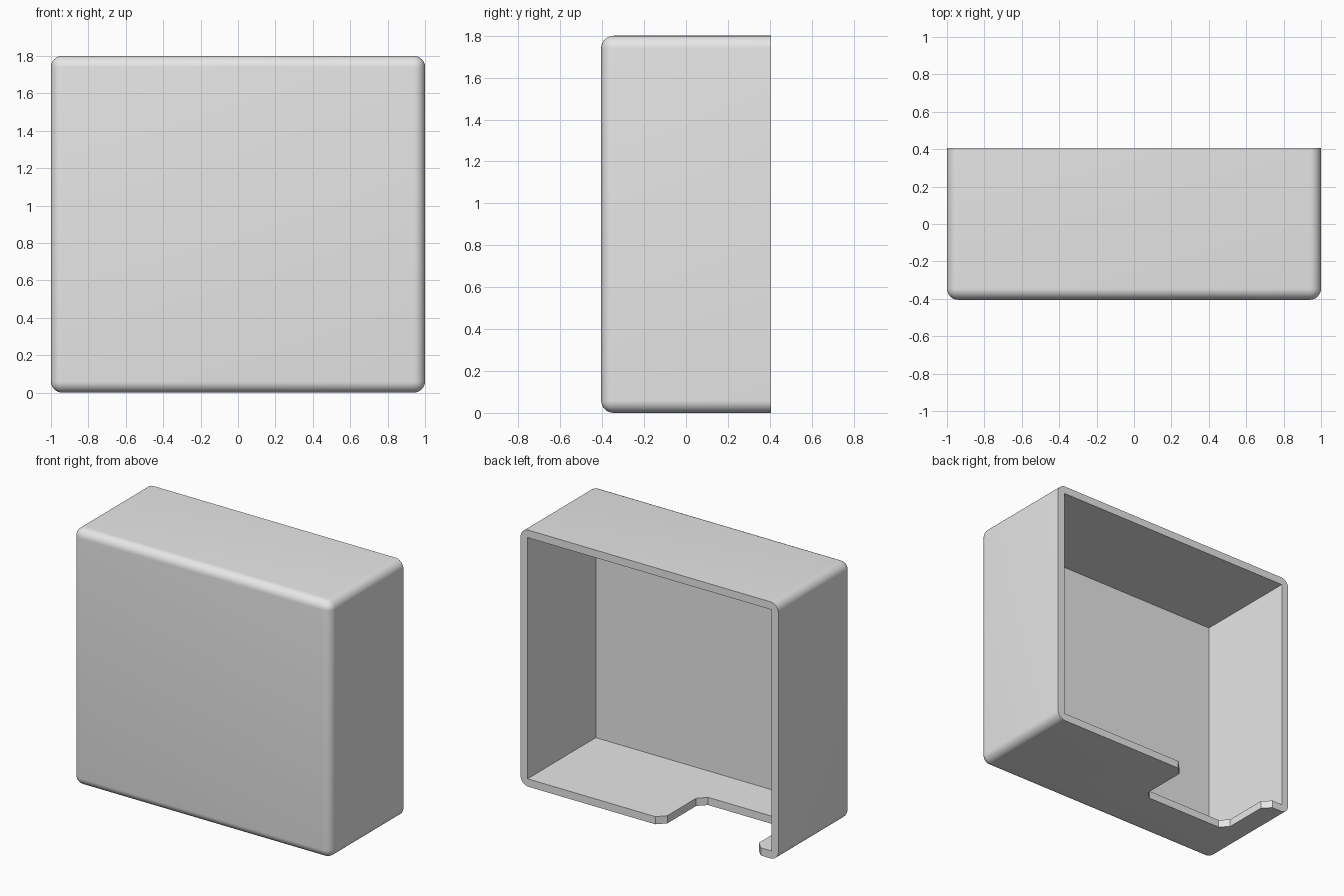
import bpy, bmesh, math

cube = bpy.data.objects.get("Cube")
if cube:
    bpy.data.objects.remove(cube, do_unlink=True)

W, D, H = 2.0, 0.81, 1.8
WALL, RADIUS = 0.054, 0.06
BACK = D / 2

grey = bpy.data.materials.new("light_grey")
grey.use_nodes = True
colour = (0.8, 0.8, 0.8, 1)
grey.diffuse_color = colour
grey.node_tree.nodes["Principled BSDF"].inputs["Base Color"].default_value = colour


def add_object(name, bm):
    bmesh.ops.recalc_face_normals(bm, faces=bm.faces)
    mesh = bpy.data.meshes.new(name)
    bm.to_mesh(mesh)
    bm.free()
    mesh.materials.append(grey)
    obj = bpy.data.objects.new(name, mesh)
    bpy.context.collection.objects.link(obj)
    return obj


def box(low, high):
    bm = bmesh.new()
    bmesh.ops.create_cube(bm, size=1)
    for v in bm.verts:
        v.co = [a if c < 0 else b for c, a, b in zip(v.co, low, high)]
    return bm


def cut(target, cutter):
    cutter.hide_render = True
    mod = target.modifiers.new("cut", 'BOOLEAN')
    mod.operation = 'DIFFERENCE'
    mod.solver = 'EXACT'
    mod.object = cutter
    bpy.context.view_layer.objects.active = target
    bpy.ops.object.modifier_apply(modifier=mod.name)
    bpy.data.objects.remove(cutter, do_unlink=True)


# Outer block, rounded everywhere except around the open back
bm = box((-W / 2, -BACK, 0), (W / 2, BACK, H))
rounded = [e for e in bm.edges if min(v.co.y for v in e.verts) < 0]
bmesh.ops.bevel(bm, geom=rounded, offset=RADIUS, segments=8, profile=0.5,
                affect='EDGES')
case = add_object("open_case", bm)

# Square-cornered cavity
cavity = box((-W / 2 + WALL, -BACK + WALL, WALL),
             (W / 2 - WALL, BACK + 0.2, H - WALL))
cut(case, add_object("cavity_cutter", cavity))

# Notch with chamfered corners through the floor
centre, chamfer, front = -0.455, 0.055, -0.025
half = [(0.41, BACK + 0.1), (0.41, BACK), (0.355, BACK - chamfer),
        (0.355, front + chamfer), (0.30, front)]
outline = half + [(-x, y) for x, y in reversed(half)]
bm = bmesh.new()
face = bm.faces.new([bm.verts.new((centre + x, y, -0.1)) for x, y in outline])
sweep = bmesh.ops.extrude_face_region(bm, geom=[face])
for v in sweep["geom"]:
    if isinstance(v, bmesh.types.BMVert):
        v.co.z = WALL + 0.1
cut(case, add_object("notch_cutter", bm))

# Smooth rounded edges, crisp corners elsewhere
bpy.ops.object.select_all(action='DESELECT')
case.select_set(True)
bpy.context.view_layer.objects.active = case
bpy.ops.object.shade_smooth_by_angle(angle=math.radians(30))
